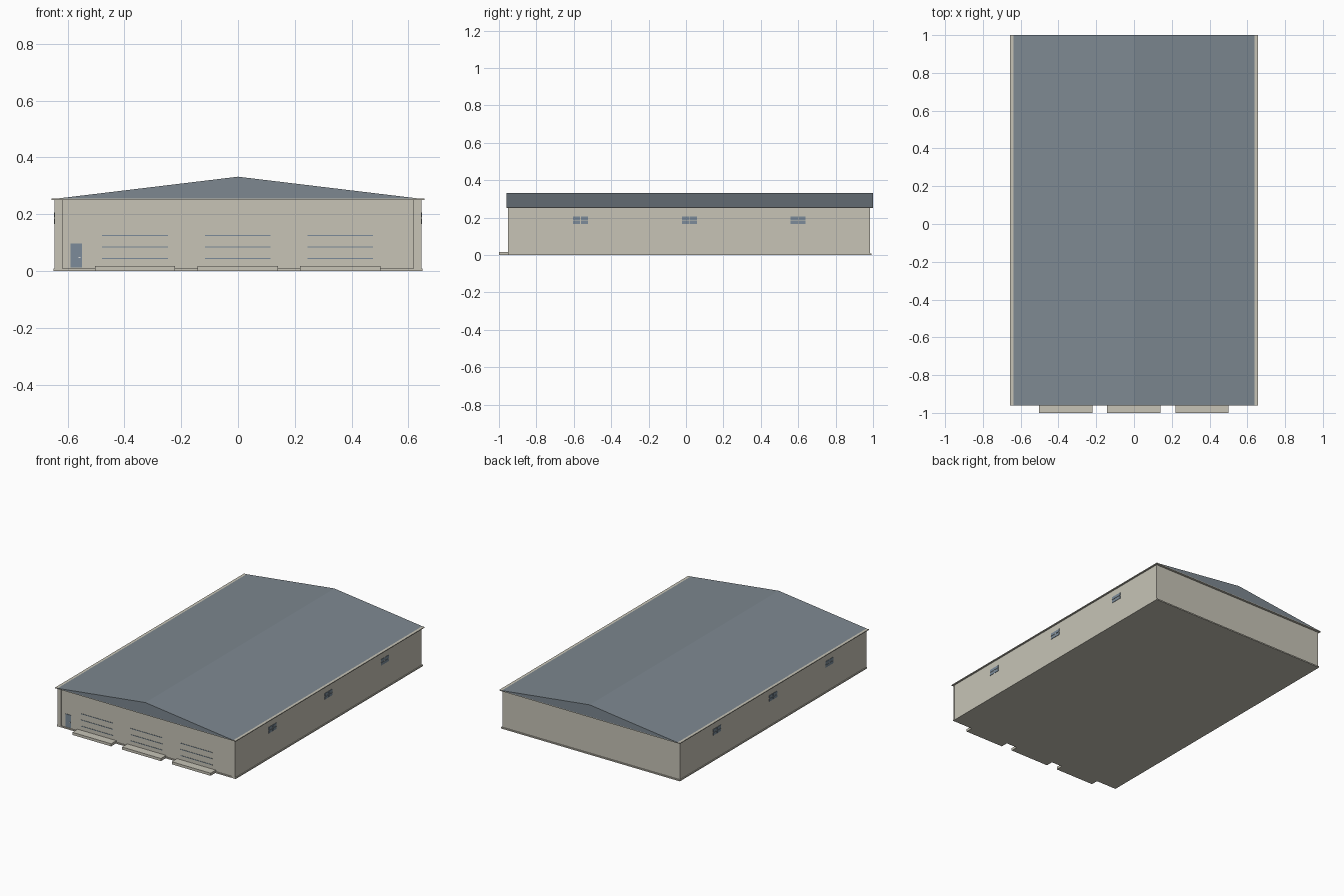
import bpy
import bmesh

if "Cube" in bpy.data.objects:
    bpy.data.objects.remove(bpy.data.objects["Cube"])


def make_material(name, rgb):
    mat = bpy.data.materials.new(name)
    mat.use_nodes = True
    colour = (*rgb, 1.0)
    mat.diffuse_color = colour
    mat.node_tree.nodes["Principled BSDF"].inputs["Base Color"].default_value = colour
    return mat


CREAM = make_material("warm cream", (0.57, 0.55, 0.47))
SLATE = make_material("slate blue roof", (0.205, 0.245, 0.28))
STEEL = make_material("blue grey steel", (0.20, 0.26, 0.32))
WHITE = make_material("pale handle", (0.75, 0.75, 0.73))


def finish(name, bm, mat):
    bmesh.ops.recalc_face_normals(bm, faces=bm.faces)
    mesh = bpy.data.meshes.new(name)
    bm.to_mesh(mesh)
    bm.free()
    mesh.materials.append(mat)
    obj = bpy.data.objects.new(name, mesh)
    bpy.context.collection.objects.link(obj)
    return obj


def box(name, x, y, z, mat):
    """Box from (low, high) ranges along each axis."""
    bm = bmesh.new()
    bmesh.ops.create_cube(bm, size=1)
    for v in bm.verts:
        v.co = [r[0] if c < 0 else r[1] for c, r in zip(v.co, (x, y, z))]
    return finish(name, bm, mat)


FRONT, BACK = -0.946, 0.985
WALL_X, EAVE, RIDGE = 0.645, 0.25, 0.332

# Main hall and low plinth
box("walls", (-WALL_X, WALL_X), (FRONT, BACK), (0, EAVE), CREAM)
box("plinth", (-0.65, 0.65), (-0.952, 0.992), (0, 0.008), CREAM)

# Pale eave plate and the gabled roof above it
box("eave_plate", (-0.656, 0.656), (-0.96, 1.0), (EAVE, 0.255), CREAM)
bm = bmesh.new()
ends = [[bm.verts.new((x, y, z)) for x, z in
         ((-0.638, 0.255), (0.638, 0.255), (0, RIDGE))] for y in (-0.961, 1.0)]
for end in ends:
    bm.faces.new(end)
for i in range(3):
    j = (i + 1) % 3
    bm.faces.new((ends[0][i], ends[0][j], ends[1][j], ends[1][i]))
finish("gable_roof", bm, SLATE)

# Front corner trims
for side, s in (("left", 1), ("right", -1)):
    box(f"{side}_corner_trim", sorted((s * 0.618, s * 0.646)),
        (-0.952, FRONT), (0, EAVE), CREAM)

# Loading bays: sill slab and three panel grooves for each
for bay in range(3):
    cx = (bay - 1) * 0.361 - 0.001
    box(f"loading_slab_{bay + 1}", (cx - 0.141, cx + 0.141),
        (-1.0, FRONT), (0, 0.017), CREAM)
    for row in range(3):
        z = 0.044 + row * 0.0405
        box(f"bay_{bay + 1}_stripe_{row + 1}", (cx - 0.116, cx + 0.116),
            (FRONT - 0.002, FRONT + 0.002), (z - 0.002, z + 0.002), STEEL)

# Side entrance door and its handle
box("entrance_door", (-0.59, -0.55), (FRONT - 0.003, FRONT + 0.003),
    (0.012, 0.096), STEEL)
box("door_handle", (-0.561, -0.554), (FRONT - 0.006, FRONT),
    (0.046, 0.05), WHITE)

# High four-pane windows along both long walls
for side, s in (("left", 1), ("right", -1)):
    for n in range(3):
        cy = 0.018 + (n - 1) * 0.582
        bm = bmesh.new()
        for dy in (-0.021, 0.021):
            for dz in (-0.011, 0.011):
                made = bmesh.ops.create_cube(bm, size=1)["verts"]
                bmesh.ops.scale(bm, vec=(0.005, 0.038, 0.018), verts=made)
                bmesh.ops.translate(bm, vec=(s * WALL_X, cy + dy, 0.186 + dz),
                                    verts=made)
        finish(f"{side}_window_{n + 1}", bm, STEEL)
